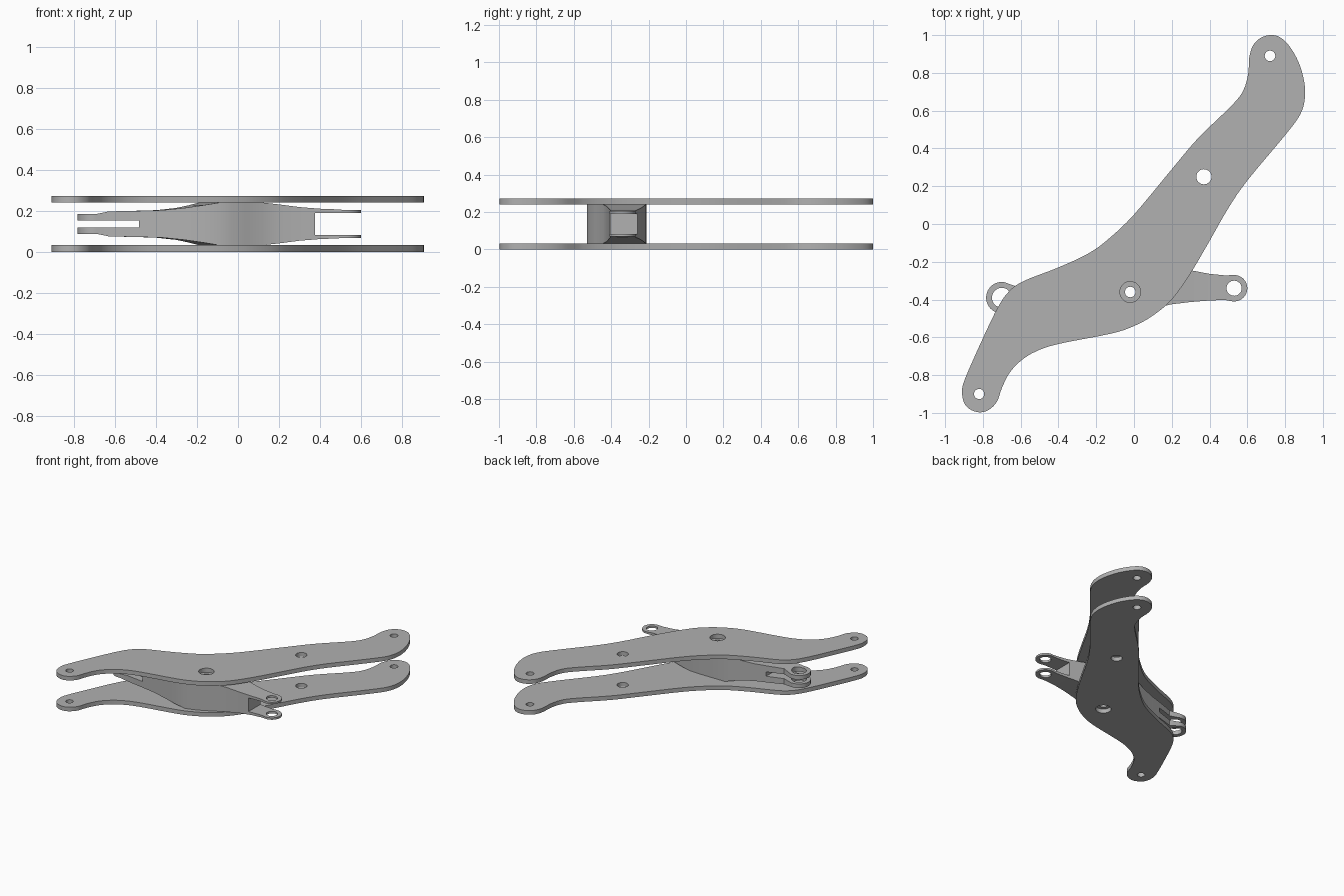
import bpy, bmesh, math
from mathutils import Vector

default = bpy.data.objects.get("Cube")
if default:
    bpy.data.objects.remove(default, do_unlink=True)

# Single bare metal colour
metal = bpy.data.materials.new("plain_grey_metal")
metal.use_nodes = True
grey = (0.44, 0.44, 0.44, 1)
metal.diffuse_color = grey
metal.node_tree.nodes["Principled BSDF"].inputs["Base Color"].default_value = grey

MID = 0.136      # mid height of the assembly
THICK = 0.032    # plate thickness


def make_object(name, bm):
    bmesh.ops.recalc_face_normals(bm, faces=bm.faces)
    mesh = bpy.data.meshes.new(name)
    bm.to_mesh(mesh)
    bm.free()
    mesh.materials.append(metal)
    obj = bpy.data.objects.new(name, mesh)
    bpy.context.collection.objects.link(obj)
    return obj


def pin_cutter(x, y, radius):
    bm = bmesh.new()
    bmesh.ops.create_cone(bm, cap_ends=True, segments=32, radius1=radius,
                          radius2=radius, depth=1)
    bmesh.ops.translate(bm, vec=(x, y, MID), verts=bm.verts)
    return make_object("pin_cutter", bm)


def slot_cutter(x_min, x_max, half_height):
    bm = bmesh.new()
    bmesh.ops.create_cube(bm, size=1)
    bmesh.ops.scale(bm, vec=(x_max - x_min, 1, 2 * half_height), verts=bm.verts)
    bmesh.ops.translate(bm, vec=((x_min + x_max) / 2, -0.36, MID), verts=bm.verts)
    return make_object("slot_cutter", bm)


def cut(obj, cutters):
    """Subtract every cutter, bake the result and drop the cutters."""
    for cutter in cutters:
        cutter.hide_render = True
        mod = obj.modifiers.new("cut", 'BOOLEAN')
        mod.operation = 'DIFFERENCE'
        mod.solver = 'EXACT'
        mod.object = cutter
    graph = bpy.context.evaluated_depsgraph_get()
    baked = bpy.data.meshes.new_from_object(obj.evaluated_get(graph))
    obj.modifiers.clear()
    obj.data = baked
    for cutter in cutters:
        bpy.data.objects.remove(cutter, do_unlink=True)


def smooth(obj):
    bpy.ops.object.select_all(action='DESELECT')
    obj.select_set(True)
    bpy.context.view_layer.objects.active = obj
    bpy.ops.object.shade_smooth_by_angle(angle=math.radians(30))


def smooth_loop(points, steps):
    """Closed Catmull-Rom curve through the points."""
    pts = [Vector(p) for p in points]
    n = len(pts)
    result = []
    for i in range(n):
        a, b, c, d = (pts[(i + k) % n] for k in (-1, 0, 1, 2))
        for s in range(steps):
            t = s / steps
            result.append(0.5 * (2 * b + (c - a) * t
                                 + (2 * a - 5 * b + 4 * c - d) * t * t
                                 + (3 * b - a - 3 * c + d) * t ** 3))
    return result


# Side plates: curved lever outline, extruded
outline = [
    (-.91, -.89), (-.895, -.82), (-.8, -.605), (-.72, -.44), (-.66, -.355),
    (-.58, -.3), (-.4, -.23), (-.24, -.155), (-.13, -.075), (0, .05),
    (.2, .29), (.34, .455), (.52, .63), (.58, .71), (.605, .8), (.61, .88),
    (.63, .945), (.67, .985), (.72, 1), (.77, .99), (.82, .945), (.87, .86),
    (.9, .76), (.905, .67), (.88, .58), (.8, .47), (.6, .23), (.5, .085),
    (.4, -.09), (.3, -.26), (.2, -.4), (.1, -.485), (0, -.54), (-.12, -.58),
    (-.4, -.635), (-.52, -.675), (-.6, -.725), (-.66, -.79), (-.7, -.87),
    (-.725, -.94), (-.77, -.985), (-.82, -.997), (-.87, -.98), (-.9, -.945)]
plate_holes = [(-.82, -.9, .027), (-.02, -.36, .055), (.37, .25, .04), (.72, .89, .028)]


def make_plate(name, z):
    bm = bmesh.new()
    face = bm.faces.new([bm.verts.new((p.x, p.y, z)) for p in smooth_loop(outline, 4)])
    grown = bmesh.ops.extrude_face_region(bm, geom=[face])
    top = [v for v in grown["geom"] if isinstance(v, bmesh.types.BMVert)]
    bmesh.ops.translate(bm, vec=(0, 0, THICK), verts=top)
    plate = make_object(name, bm)
    cut(plate, [pin_cutter(*hole) for hole in plate_holes])
    smooth(plate)


make_plate("lower_plate", 0)
make_plate("upper_plate", 2 * MID - THICK)


# Rocker arm: loft of upright sections (back x, back y, front x, front y, half height)
def round_end(x, y, radius, half, side):
    sections = []
    for k in range(13):
        a = math.radians(3 + k * 8)
        px, dy = x + side * radius * math.cos(a), radius * math.sin(a)
        sections.append((px, y + dy, px, y - dy, half))
    return sections


body = [
    (-.61, -.335, -.63, -.467, .061), (-.5, -.3, -.48, -.487, .064),
    (-.4, -.272, -.37, -.503, .067), (-.3, -.243, -.26, -.52, .078),
    (-.24, -.224, -.17, -.53, .091), (-.19, -.21, -.09, -.53, .104),
    (-.08, -.21, -.03, -.515, .104), (.02, -.21, .04, -.485, .104),
    (.12, -.215, .12, -.443, .104), (.2, -.226, .2, -.425, .095),
    (.3, -.245, .3, -.413, .082), (.4, -.264, .4, -.405, .074),
    (.48, -.272, .48, -.402, .071)]
stations = (round_end(-.7, -.39, .083, .049, -1) + body
            + round_end(.53, -.34, .07, .068, 1)[::-1])

bm = bmesh.new()
rings = []
for bx, by, fx, fy, h in stations:
    rings.append([bm.verts.new(p) for p in (
        (bx, by, MID - h), (bx, by, MID + h), (fx, fy, MID + h), (fx, fy, MID - h))])
for r, s in zip(rings, rings[1:]):
    for i in range(4):
        j = (i + 1) % 4
        bm.faces.new((r[i], r[j], s[j], s[i]))
bm.faces.new(rings[0])
bm.faces.new(rings[-1])
rocker = make_object("forked_rocker_arm", bm)

# Fork slots and pivot bores
cut(rocker, [slot_cutter(-.9, -.483, .017), slot_cutter(.375, .7, .053),
             pin_cutter(-.7, -.39, .052), pin_cutter(-.02, -.36, .028),
             pin_cutter(.53, -.34, .04)])
smooth(rocker)
